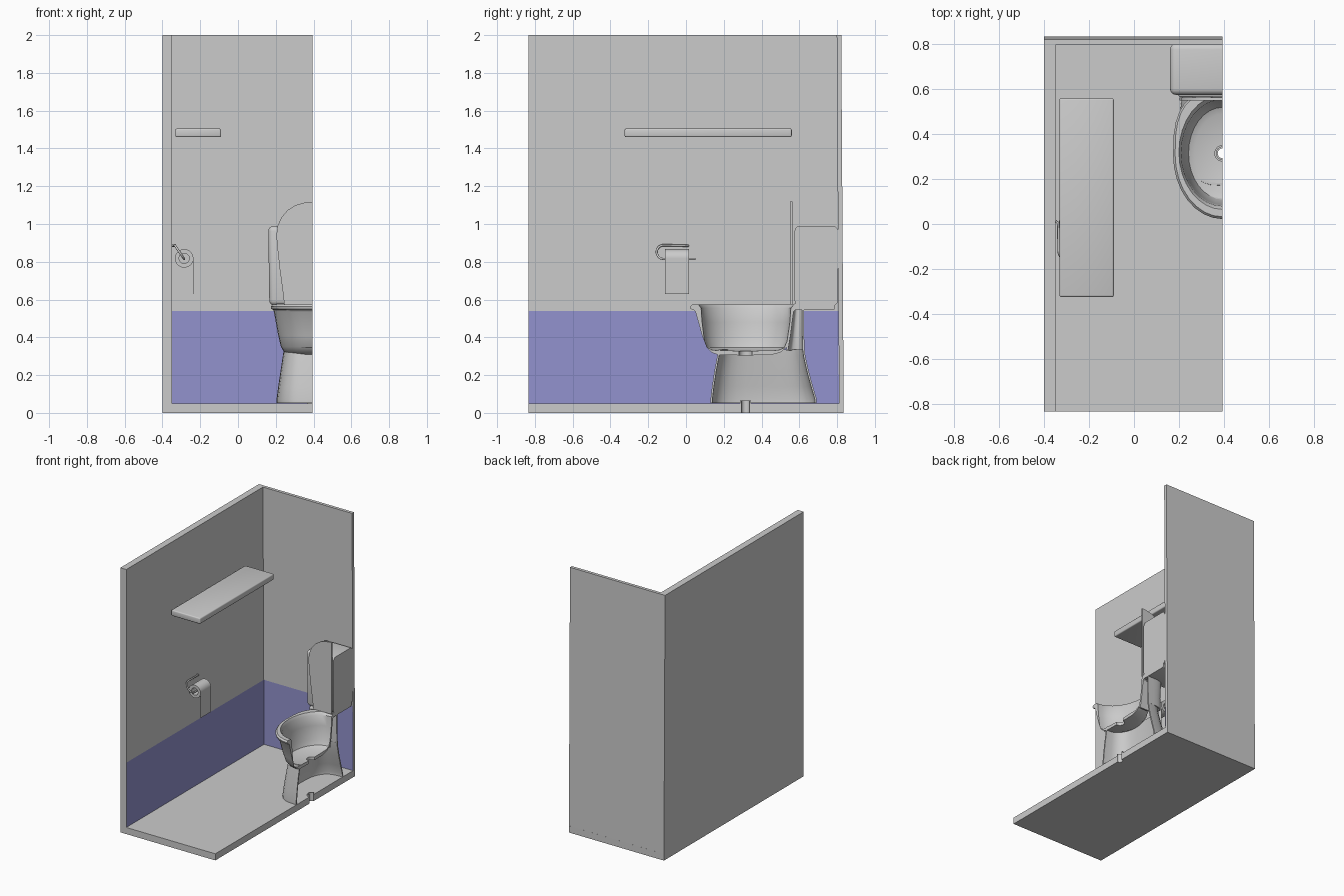
import bpy, bmesh
from math import sin, cos, pi, radians
from mathutils import Vector

if "Cube" in bpy.data.objects:
    bpy.data.objects.remove(bpy.data.objects["Cube"])

CUT = 0.395  # the room is sliced open on this x plane


def finish(name, bm, smooth=True, color=None):
    bmesh.ops.recalc_face_normals(bm, faces=bm.faces)
    me = bpy.data.meshes.new(name)
    bm.to_mesh(me)
    bm.free()
    ob = bpy.data.objects.new(name, me)
    bpy.context.collection.objects.link(ob)
    if color:
        mat = bpy.data.materials.new(name + "_paint")
        mat.diffuse_color = color
        mat.use_nodes = True
        mat.node_tree.nodes["Principled BSDF"].inputs["Base Color"].default_value = mat.diffuse_color
        me.materials.append(mat)
    if smooth:
        bpy.ops.object.select_all(action='DESELECT')
        ob.select_set(True)
        bpy.context.view_layer.objects.active = ob
        bpy.ops.object.shade_smooth_by_angle(angle=radians(40))
    return ob


def box(name, lo, hi, bevel=0, segs=3, slice_it=False, lean=False, taper=0):
    bm = bmesh.new()
    bmesh.ops.create_cube(bm, size=1)
    lo, hi = Vector(lo), Vector(hi)
    for v in bm.verts:
        low = v.co.z < 0
        v.co = Vector([(lo[i] + hi[i]) / 2 + v.co[i] * (hi[i] - lo[i]) for i in range(3)])
        if lean and v.co.y > 0:
            v.co.y -= 0.0065 * v.co.z
        if low and taper:
            v.co.x += taper if v.co.x < CUT else -taper
    if bevel:
        bmesh.ops.bevel(bm, geom=bm.edges[:], offset=bevel, segments=segs,
                        profile=0.5, affect='EDGES')
    if slice_it:
        r = bmesh.ops.bisect_plane(bm, geom=bm.verts[:] + bm.edges[:] + bm.faces[:],
                                   plane_co=(CUT, 0, 0), plane_no=(1, 0, 0), clear_outer=True)
        bmesh.ops.holes_fill(bm, edges=[e for e in bm.edges if e.is_boundary], sides=0)
    return finish(name, bm, bevel > 0)


def loft(name, rings, loop=False):
    """Skin a closed cycle of rings; open rings get flat section caps."""
    bm = bmesh.new()
    vs = [[bm.verts.new(p) for p in r] for r in rings]
    n, m = len(vs), len(vs[0])
    for i in range(n):
        a, b = vs[i], vs[(i + 1) % n]
        for j in range(m if loop else m - 1):
            k = (j + 1) % m
            bm.faces.new((a[j], a[k], b[k], b[j]))
    if not loop:
        bm.faces.new([r[0] for r in vs])
        bm.faces.new([r[-1] for r in vs])
    return finish(name, bm)


def half(hw, yf, yb, z, ef=1.0, eb=1.0, segs=16):
    """Half oval left of the cut plane, from front to back."""
    yc, pts = (yf + yb) / 2, []
    for j in range(segs + 1):
        t = pi * j / segs
        c, s = cos(t), max(sin(t), 0)
        e = ef if c > 0 else eb
        if j in (0, segs):
            s = 0
        y = yc - (1 if c > 0 else -1) * abs(c) ** e * (yb - yf) / 2
        pts.append((CUT - hw * s ** e, y, z))
    return pts


# room shell
floor = box("floor", (-0.4, -0.835, 0), (CUT, 0.835, 0.05))
box("left_wall", (-0.4, -0.835, 0.05), (-0.35, 0.835, 2), lean=True)
box("back_wall", (-0.35, 0.811, 0.05), (CUT, 0.835, 2), lean=True)

# drain hole through the floor
bm = bmesh.new()
bmesh.ops.create_cone(bm, cap_ends=True, segments=24, radius1=0.029, radius2=0.029, depth=0.3)
bmesh.ops.translate(bm, vec=(CUT, 0.315, 0.05), verts=bm.verts)
cutter = finish("drain_cutter", bm, False)
cutter.hide_render = True
cutter.hide_viewport = True
mod = floor.modifiers.new("drain", 'BOOLEAN')
mod.object = cutter
mod.solver = 'EXACT'

# painted lower wall band
bm = bmesh.new()
cols = [[bm.verts.new((x, y - (0.0065 * z if y > 0 else 0), z)) for z in (0.051, 0.54)]
        for x, y in ((-0.349, -0.835), (-0.349, 0.81), (CUT, 0.81))]
for a, b in zip(cols, cols[1:]):
    bm.faces.new((a[0], b[0], b[1], a[1]))
band = finish("painted_band", bm, False, (0.29, 0.29, 0.62, 1))
for p in band.data.polygons:
    c = Vector((0.2, -0.5, 0.3)) - p.center
    if p.normal.dot(c) < 0:
        band.data.flip_normals()
        break

# wall shelf
box("shelf", (-0.332, -0.325, 1.46), (-0.09, 0.56, 1.505), bevel=0.008)

# toilet bowl: outside, rim, then inside down to the drain
loft("bowl", [half(*r) for r in [
    (0.035, 0.28, 0.35, 0.305), (0.125, 0.17, 0.45, 0.307), (0.15, 0.135, 0.50, 0.32),
    (0.168, 0.108, 0.535, 0.35), (0.182, 0.085, 0.552, 0.41), (0.205, 0.05, 0.57, 0.535),
    (0.208, 0.042, 0.578, 0.545, 1, 0.8), (0.219, 0.025, 0.59, 0.55, 1, 0.7),
    (0.221, 0.022, 0.593, 0.562, 1, 0.7), (0.212, 0.032, 0.588, 0.574, 1, 0.7),
    (0.195, 0.065, 0.575, 0.574), (0.185, 0.08, 0.555, 0.555), (0.178, 0.085, 0.55, 0.48),
    (0.165, 0.098, 0.535, 0.38), (0.152, 0.11, 0.52, 0.345), (0.125, 0.14, 0.49, 0.332),
    (0.035, 0.28, 0.35, 0.328)]])

# hollow pedestal and the neck behind the bowl
T = 0.01
ped = [(0.19, 0.13, 0.692, 0.052), (0.191, 0.13, 0.692, 0.072), (0.182, 0.138, 0.672, 0.14),
       (0.17, 0.15, 0.65, 0.22), (0.158, 0.165, 0.632, 0.30), (0.153, 0.172, 0.628, 0.335)]
inner = [(h - T, f + T, b - T, z) for h, f, b, z in reversed(ped)]
loft("pedestal", [half(*r, 0.65, 0.65) for r in ped + inner])
neck = [(0.135, 0.53, 0.628, 0.33), (0.13, 0.545, 0.625, 0.42), (0.135, 0.56, 0.625, 0.546)]
inner = [(h - T, f + T, b - T, z) for h, f, b, z in reversed(neck)]
loft("pedestal_neck", [half(*r, 0.6, 0.6) for r in neck + inner])

# deck, cistern and raised lid
box("cistern_deck", (0.198, 0.565, 0.545), (0.592, 0.79, 0.578), bevel=0.01, slice_it=True)
box("cistern", (0.16, 0.575, 0.568), (0.63, 0.805, 0.99), bevel=0.028, segs=4,
    slice_it=True, taper=0.006)
outline = [(CUT, 0.575), (0.245, 0.575), (0.236, 0.65), (0.221, 0.76), (0.209, 0.87),
           (0.203, 0.94), (0.21, 0.99), (0.23, 1.035), (0.262, 1.073), (0.305, 1.1),
           (0.35, 1.113), (CUT, 1.118)]
bm = bmesh.new()
f = bm.faces.new([bm.verts.new((x, 0.551, z)) for x, z in outline])
ext = bmesh.ops.extrude_face_region(bm, geom=[f])
bmesh.ops.translate(bm, vec=(0, 0.012, 0),
                    verts=[v for v in ext["geom"] if isinstance(v, bmesh.types.BMVert)])
finish("lid", bm)

# drain pipe stub
loft("drain_pipe", [half(r, 0.315 - r, 0.315 + r, z) for r, z in
                    ((0.03, 0), (0.03, 0.065), (0.022, 0.065), (0.022, 0))])

# paper roll with a hanging sheet
RX, RZ = -0.285, 0.818
loft("paper_roll", [[(RX + r * cos(2 * pi * j / 28), y, RZ + r * sin(2 * pi * j / 28))
                     for j in range(28)] for r, y in
                    ((0.049, -0.11), (0.049, 0.015), (0.027, 0.015), (0.027, -0.11))], True)
box("paper_sheet", (RX + 0.047, -0.11, 0.63), (RX + 0.049, 0.015, RZ))

# bent wire roll holder
path = [(-0.35, 0.012, 0.885), (-0.338, 0.005, 0.885), (-0.335, -0.12, 0.888)]
for k in range(1, 9):
    a = pi * k / 9
    u = (1 - cos(a)) / 2
    path.append((-0.335 + 0.05 * u, -0.12 - 0.035 * sin(a), 0.888 - 0.073 * u))
path += [(RX, -0.12, 0.815), (RX, 0.05, 0.815)]
cu = bpy.data.curves.new("roll_holder", 'CURVE')
cu.dimensions = '3D'
cu.bevel_depth = 0.006
cu.bevel_resolution = 2
cu.use_fill_caps = True
sp = cu.splines.new('POLY')
sp.points.add(len(path) - 1)
for p, q in zip(sp.points, path):
    p.co = (*q, 1)
bpy.context.collection.objects.link(bpy.data.objects.new("roll_holder", cu))
